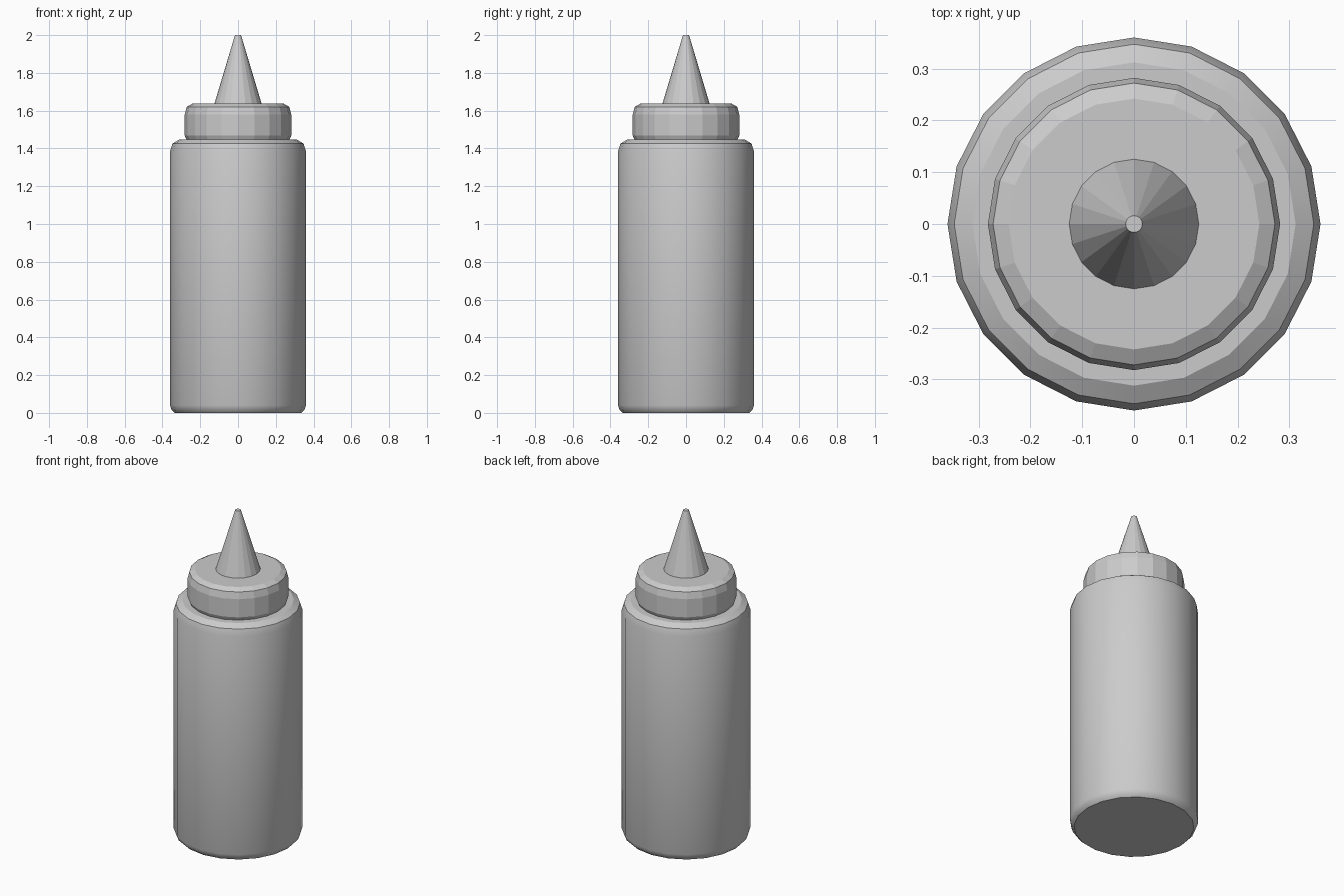
import bpy, bmesh, math

if "Cube" in bpy.data.objects:
    bpy.data.objects.remove(bpy.data.objects["Cube"])

SIDES = 20


def lathe(name, profile, smooth=False):
    """Closed solid of revolution from (radius, height) points, bottom to top."""
    bm = bmesh.new()
    rings = []
    for r, z in profile:
        rings.append([bm.verts.new((r * math.cos(2 * math.pi * i / SIDES),
                                    r * math.sin(2 * math.pi * i / SIDES), z))
                      for i in range(SIDES)])
    for a, b in zip(rings, rings[1:]):
        for i in range(SIDES):
            j = (i + 1) % SIDES
            bm.faces.new((a[i], a[j], b[j], b[i]))
    bm.faces.new(rings[0][::-1])
    bm.faces.new(rings[-1])
    mesh = bpy.data.meshes.new(name)
    bm.to_mesh(mesh)
    bm.free()
    obj = bpy.data.objects.new(name, mesh)
    bpy.context.collection.objects.link(obj)
    if smooth:
        bpy.ops.object.select_all(action='DESELECT')
        obj.select_set(True)
        bpy.context.view_layer.objects.active = obj
        bpy.ops.object.shade_smooth_by_angle(angle=math.radians(30))
    return obj


# Bottle body with rounded shoulder and base
lathe("bottle_body", [(0.336, 0), (0.351, 0.015), (0.36, 0.04),
                      (0.36, 1.385), (0.347, 1.426), (0.312, 1.447)], smooth=True)

# Screw cap
lathe("screw_cap", [(0.271, 1.443), (0.282, 1.468), (0.282, 1.58),
                    (0.272, 1.62), (0.242, 1.637)])

# Tapered nozzle
lathe("nozzle", [(0.126, 1.634), (0.016, 2.0)])
